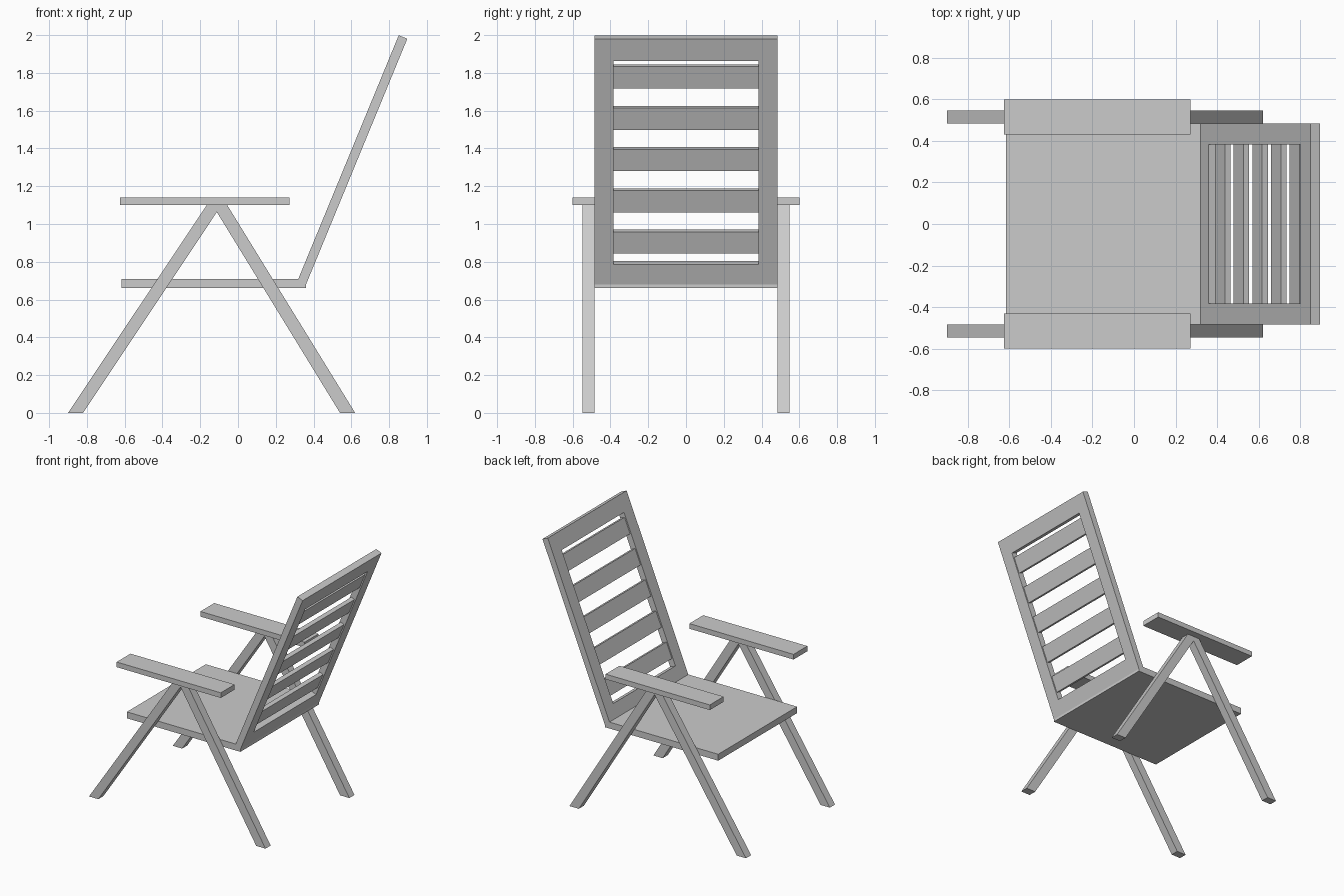
import bpy, bmesh, math
from mathutils import Matrix

if "Cube" in bpy.data.objects:
    bpy.data.objects.remove(bpy.data.objects["Cube"])


def prism(name, profile, y0, y1, mirror=False):
    """Extrude an (x, z) profile from y0 to y1, optionally mirrored across y = 0."""
    bm = bmesh.new()
    face = bm.faces.new([bm.verts.new((x, y0, z)) for x, z in profile])
    ext = bmesh.ops.extrude_face_region(bm, geom=[face])
    for v in ext["geom"]:
        if isinstance(v, bmesh.types.BMVert):
            v.co.y = y1
    return finish(name, bm, mirror)


def finish(name, bm, mirror=False):
    bmesh.ops.recalc_face_normals(bm, faces=bm.faces)
    mesh = bpy.data.meshes.new(name)
    bm.to_mesh(mesh)
    bm.free()
    obj = bpy.data.objects.new(name, mesh)
    bpy.context.collection.objects.link(obj)
    if mirror:
        mod = obj.modifiers.new("mirror", 'MIRROR')
        mod.use_axis = (False, True, False)
        mod.use_mirror_merge = False
    return obj


def rect(x0, x1, z0, z1):
    return [(x0, z0), (x1, z0), (x1, z1), (x0, z1)]


# Seat panel
prism("seat", rect(-0.617, 0.36, 0.66, 0.71), -0.485, 0.485)

# Armrests
prism("armrests", rect(-0.625, 0.272, 1.10, 1.14), 0.43, 0.60, mirror=True)

# Inverted V legs, one pair on each side
legs = [(-0.90, 0), (-0.82, 0), (-0.112, 1.063), (0.54, 0), (0.62, 0),
        (-0.057, 1.10), (-0.165, 1.10)]
prism("legs", legs, 0.484, 0.547, mirror=True)

# Backrest: modelled upright in local space, then leaned backwards
LENGTH, HALF_W, THICK, RAIL = 1.42, 0.485, 0.049, 0.128
lean = Matrix.Translation((0.3325, 0, 0.677)) @ Matrix.Rotation(math.radians(22.4), 4, 'Y')

# Backrest frame: a rectangular ring with thickness
bm = bmesh.new()
loops = []
for w, z0, z1, x in [(HALF_W, 0, LENGTH, -THICK / 2), (HALF_W, 0, LENGTH, THICK / 2),
                     (0.383, RAIL, LENGTH - RAIL, THICK / 2),
                     (0.383, RAIL, LENGTH - RAIL, -THICK / 2)]:
    loops.append([bm.verts.new((x, y, z)) for y, z in rect(-w, w, z0, z1)])
for i in range(4):
    a, b = loops[i], loops[(i + 1) % 4]
    for j in range(4):
        k = (j + 1) % 4
        bm.faces.new((a[j], a[k], b[k], b[j]))
finish("backrest_frame", bm).matrix_world = lean

# Backrest slats
for i in range(5):
    mid = 0.248 + 0.2365 * i
    slat = prism(f"backrest_slat_{i + 1}", rect(-0.015, 0.015, mid - 0.0625, mid + 0.0625),
                 -0.383, 0.383)
    slat.matrix_world = lean
